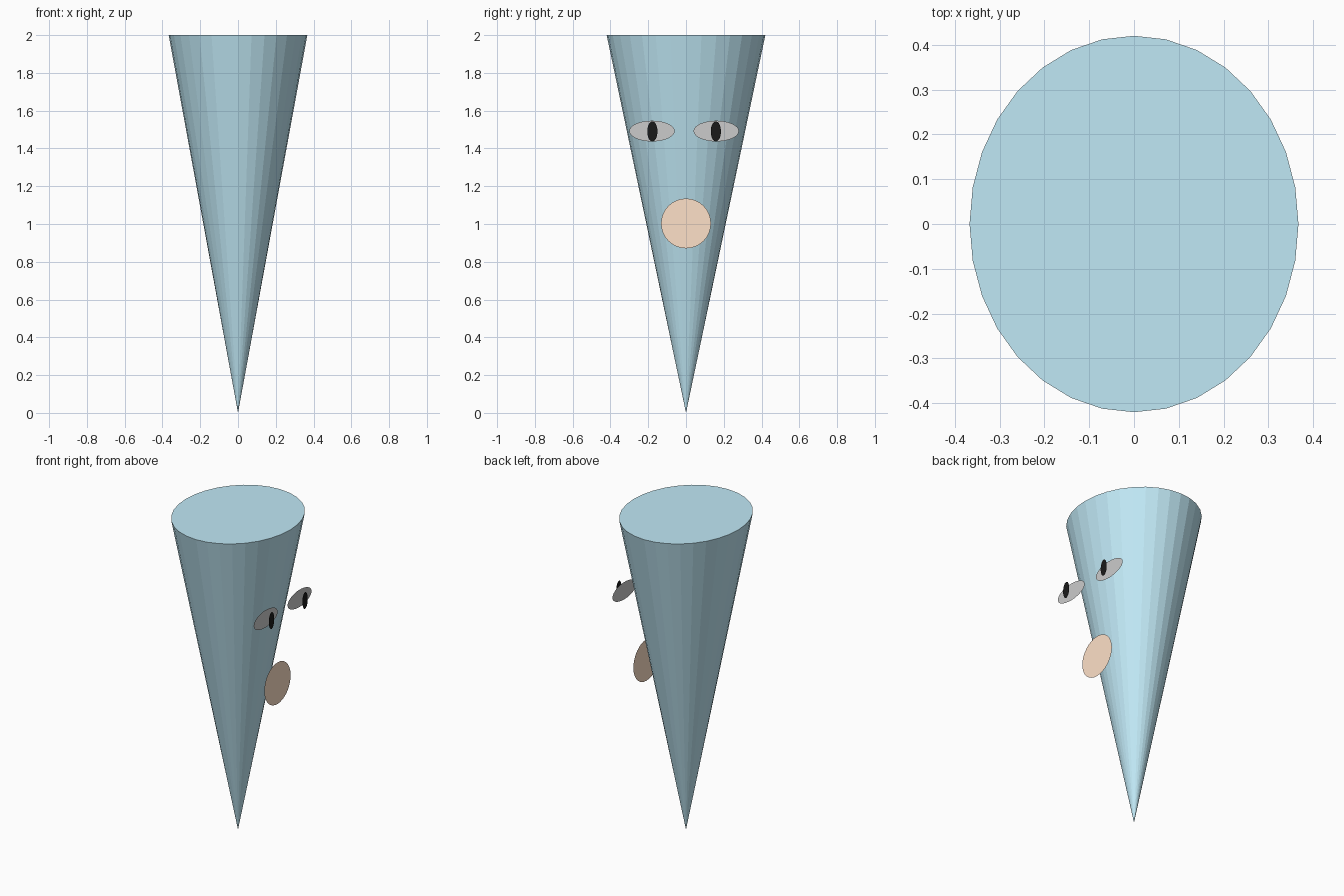
import bpy
from math import pi

if "Cube" in bpy.data.objects:
    bpy.data.objects.remove(bpy.data.objects["Cube"])


def material(name, rgb):
    m = bpy.data.materials.new(name)
    m.diffuse_color = (*rgb, 1)
    m.use_nodes = True
    m.node_tree.nodes["Principled BSDF"].inputs["Base Color"].default_value = m.diffuse_color
    return m


blue = material("sky_blue", (0.53, 0.81, 0.92))
peach = material("peach", (1.0, 0.75, 0.58))
black = material("black", (0.01, 0.01, 0.01))


def disc(name, x, y, z, half_y, half_z, mat=None):
    """Flat ellipse facing +x."""
    bpy.ops.mesh.primitive_circle_add(vertices=32, radius=1, fill_type='NGON',
                                      location=(x, y, z), rotation=(0, pi / 2, 0))
    o = bpy.context.object
    o.name = name
    o.scale = (half_z, half_y, 1)
    if mat:
        o.data.materials.append(mat)
    return o


# Cone body standing on its tip, oval in plan
bpy.ops.mesh.primitive_cone_add(vertices=32, radius1=0, radius2=1, depth=2,
                                location=(0, 0, 1))
body = bpy.context.object
body.name = "cone_body"
body.scale = (0.367, 0.42, 1)
body.data.materials.append(blue)

# Eyes with pupils floating in front of them
for side, eye_y, pupil_y in (("left", -0.18, -0.178), ("right", 0.16, 0.158)):
    disc(side + "_eye", 0.32, eye_y, 1.492, 0.12, 0.055)
    disc(side + "_pupil", 0.36, pupil_y, 1.49, 0.027, 0.053, black)

# Round nose
disc("nose", 0.277, 0, 1.003, 0.132, 0.132, peach)
